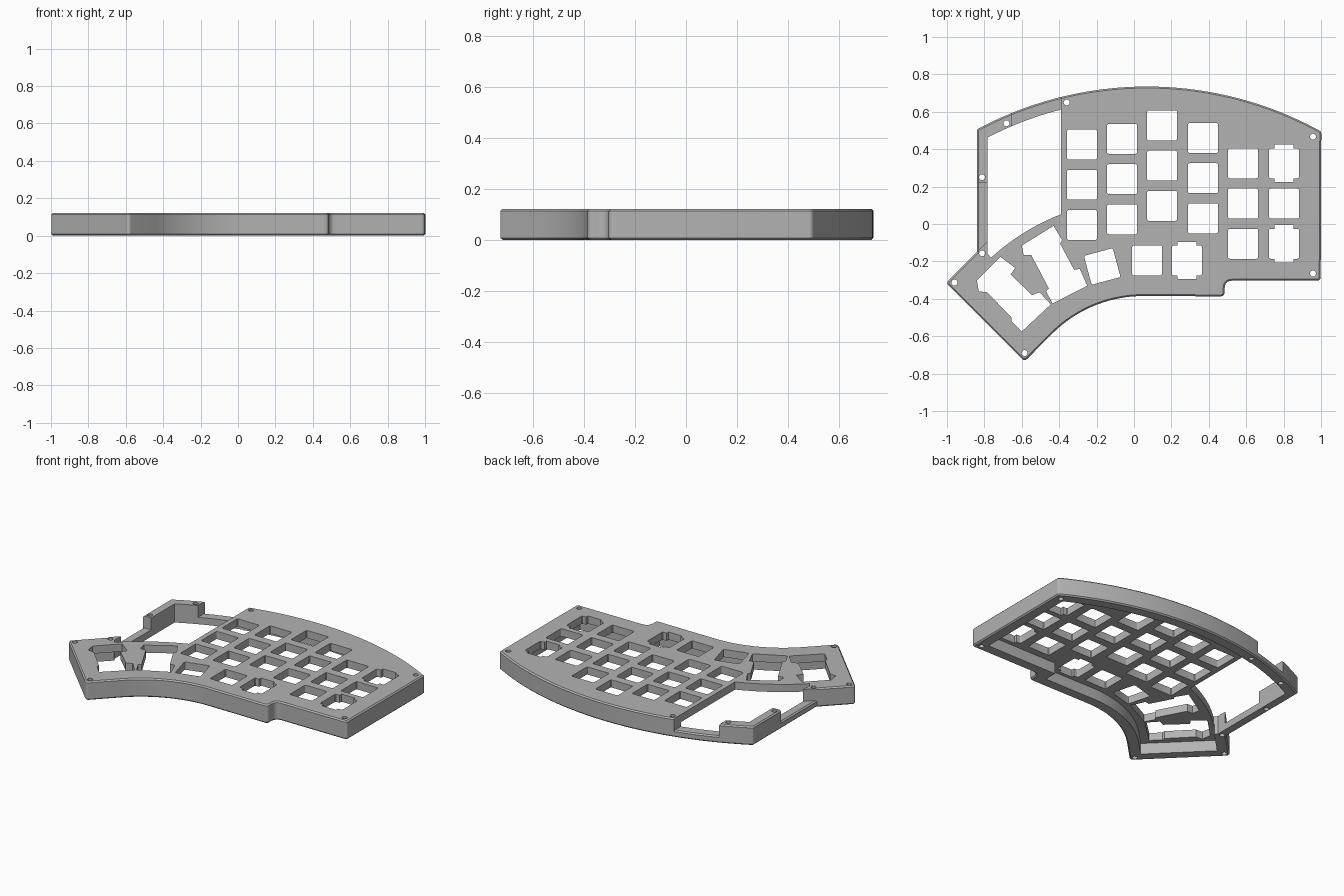
import bpy, bmesh, math
from mathutils import Vector
from mathutils.geometry import delaunay_2d_cdt

cube = bpy.data.objects.get("Cube")
if cube:
    bpy.data.objects.remove(cube, do_unlink=True)

HEIGHT, CAVITY, RAIL, CHAMFER = 0.122, 0.072, 0.045, 0.008
BACK, THUMB = Vector((0.07, -1.185)), Vector((0.05, -1.075))


def arc(center, radius, start, end, steps):
    """Points on a circle, angles in radians."""
    angles = [start + (end - start) * i / steps for i in range(steps + 1)]
    return [center + Vector((math.cos(a), math.sin(a))) * radius for a in angles]


def fillet(corner, before, after, radius, steps=6):
    """Round one corner of an outline."""
    u, v = (before - corner).normalized(), (after - corner).normalized()
    reach = radius / math.tan(u.angle(v) / 2)
    a, b = corner + u * reach, corner + v * reach
    ts = [i / steps for i in range(steps + 1)]
    return [a * (1 - t) ** 2 + corner * (2 * t * (1 - t)) + b * t * t for t in ts]


def inset(points, distance):
    """Move a counter-clockwise outline inward with mitred corners."""
    result = []
    for i, p in enumerate(points):
        a = (p - points[i - 1]).normalized()
        b = (points[(i + 1) % len(points)] - p).normalized()
        na, nb = Vector((-a.y, a.x)), Vector((-b.y, b.x))
        result.append(p + (na + nb) * (distance / (1 + na.dot(nb))))
    return result


def inside(p, loop):
    hit = False
    for i, b in enumerate(loop):
        a = loop[i - 1]
        if (a.y > p.y) != (b.y > p.y) and p.x < a.x + (p.y - a.y) * (b.x - a.x) / (b.y - a.y):
            hit = not hit
    return hit


def vectors(points):
    return [Vector(p) for p in points]


# Case outline, counter-clockwise from the front left corner
def outline(rounded):
    right, left = Vector((0.998, 0.488)), Vector((-0.84, 0.505))
    angles = [math.atan2((p - BACK).y, (p - BACK).x) for p in (right, left)]
    back = arc(BACK, 1.92, angles[0], angles[1], 48)
    front = arc(Vector((0.05, -1.075)), 0.69, math.radians(135), math.radians(90), 20)
    corners = [((0.485, -0.387), 0.025), ((0.485, -0.303), 0.04), ((0.998, -0.303), 0.02)]
    pts = [(Vector((-0.585, -0.735)), 0.02)] + [(p, 0) for p in front]
    pts += [(Vector(c), r) for c, r in corners]
    pts += [(back[0], 0.02)] + [(p, 0) for p in back[1:-1]] + [(back[-1], 0.015)]
    pts += [(Vector((-0.84, -0.15)), 0), (Vector((-1.005, -0.315)), 0.02)]
    result = []
    for i, (p, r) in enumerate(pts):
        if rounded and r:
            result += fillet(p, pts[i - 1][0], pts[(i + 1) % len(pts)][0], r)
        else:
            result.append(p)
    return result


# Key openings
def key(x, y, angle=0, notched=False):
    s, w, h = 0.08, 0.05, 0.1
    corners = [Vector(c) * s for c in ((-1, -1), (1, -1), (1, 1), (-1, 1))]
    pts = []
    for i, c in enumerate(corners):
        pts += fillet(c, corners[i - 1], corners[(i + 1) % 4], 0.01, 3)
        if notched and i in (0, 2):
            d = i - 1
            pts += [Vector((sx * w * d, sy * d)) for sx, sy in ((1, s), (1, h), (-1, h), (-1, s))]
    ca, sa = math.cos(angle), math.sin(angle)
    return [Vector((x + p.x * ca - p.y * sa, y + p.x * sa + p.y * ca)) for p in pts]


body = outline(True)
cavity = inset(outline(False), 0.07)

# Lowered rails around the bay
rails = [vectors(r) for r in (
    [(-0.655, 0.45), (-0.39, 0.45), (-0.39, 0.8), (-0.655, 0.8)],
    [(-0.9, 0.22), (-0.9, -0.15), (-0.84, -0.15), (-0.74, -0.05), (-0.74, 0.22)],
)]

# Open bay at the back left
a0 = math.atan2(0.05 - THUMB.y, -0.39 - THUMB.x)
a1 = math.atan2(-0.175 - THUMB.y, -0.77 - THUMB.x)
bay = arc(THUMB, 1.21, a0, a1, 14) + [Vector((-0.782, -0.16))]
bay += arc(BACK, 1.855, math.acos(-0.852 / 1.855), math.acos(-0.46 / 1.855), 12)
openings = [bay]

# Key grid
columns = [(-0.278, 0.425), (-0.064, 0.455), (0.15, 0.527),
           (0.369, 0.46), (0.583, 0.324), (0.802, 0.324)]
for i, (x, top) in enumerate(columns):
    for row in range(3):
        openings.append(key(x, top - 0.215 * row, notched=(i == 5 and row != 1)))
openings += [key(0.07, -0.195), key(0.283, -0.195, notched=True)]
openings.append(key(-0.17, -0.227, math.radians(15)))

# Wide thumb key openings with stabiliser notches
openings += [vectors(t) for t in (
    [(-.60, -.115), (-.43, -.01), (-.385, -.085), (-.395, -.105), (-.32, -.245), (-.29, -.24),
     (-.25, -.33), (-.435, -.425), (-.47, -.36), (-.455, -.345), (-.55, -.165), (-.59, -.165)],
    [(-.715, -.175), (-.635, -.235), (-.66, -.27), (-.545, -.38), (-.505, -.365), (-.445, -.43),
     (-.60, -.575), (-.655, -.52), (-.655, -.50), (-.785, -.365), (-.83, -.36), (-.84, -.30)],
)]

# Screw holes
for x, y in [(-.36, .65), (.957, .467), (.957, -.265), (-.96, -.313),
             (-.585, -.69), (-.682, .538), (-.812, .25), (-.812, -.157)]:
    openings.append(arc(Vector((x, y)), 0.016, 0, math.tau, 16)[:-1])


def span(p):
    """Bottom and top of the material at a point, or None where it is open."""
    if not inside(p, body) or any(inside(p, o) for o in openings):
        return None
    hollow, low = inside(p, cavity), any(inside(p, r) for r in rails)
    if hollow and low:
        return None
    return (CAVITY if hollow else 0, RAIL if low else HEIGHT)


# Plan of the case: all loops triangulated together inside a margin
margin = vectors([(-1.2, -1), (1.2, -1), (1.2, 1), (-1.2, 1)])
points, edges = [], []
for loop in [body, inset(body, CHAMFER), cavity, margin] + rails + openings:
    n = len(points)
    edges += [(n + i, n + (i + 1) % len(loop)) for i in range(len(loop))]
    points += loop
plan = delaunay_2d_cdt(points, edges, [], 0, 1e-5)
flat, triangles = plan[0], plan[2]

rim, spans, sides = set(), [], {}
for tri in triangles:
    middle = (flat[tri[0]] + flat[tri[1]] + flat[tri[2]]) / 3
    spans.append(span(middle))
    if not inside(middle, body):
        rim.update(tri)
    for i in range(3):
        sides.setdefault(frozenset((tri[i - 1], tri[i])), []).append(spans[-1])

# Solid case: plates above and below each cell, walls where heights change
bm = bmesh.new()
nodes = {}


def node(v, s, level):
    z = s[level]
    if v in rim:
        z += -CHAMFER if level else CHAMFER
    name = (v, round(z, 4))
    if name not in nodes:
        nodes[name] = bm.verts.new((flat[v].x, flat[v].y, z))
    return nodes[name]


def wall(edge, low, high):
    a, b = edge
    bm.faces.new([node(a, *low), node(b, *low), node(b, *high), node(a, *high)])


for tri, s in zip(triangles, spans):
    if s:
        bm.faces.new([node(v, s, 1) for v in tri])
        bm.faces.new([node(v, s, 0) for v in reversed(tri)])
for edge, pair in sides.items():
    solid = [s for s in pair if s]
    if len(solid) == 1:
        wall(edge, (solid[0], 0), (solid[0], 1))
    elif len(solid) == 2:
        for level in (0, 1):
            if solid[0][level] != solid[1][level]:
                wall(edge, (solid[0], level), (solid[1], level))
bmesh.ops.recalc_face_normals(bm, faces=bm.faces)

mesh = bpy.data.meshes.new("keyboard_case")
bm.to_mesh(mesh)
bm.free()
case = bpy.data.objects.new("keyboard_case", mesh)
bpy.context.collection.objects.link(case)

grey = bpy.data.materials.new("Case Grey")
grey.use_nodes = True
grey.diffuse_color = (0.45, 0.45, 0.45, 1)
grey.node_tree.nodes["Principled BSDF"].inputs["Base Color"].default_value = grey.diffuse_color
mesh.materials.append(grey)

bpy.ops.object.select_all(action='DESELECT')
bpy.context.view_layer.objects.active = case
case.select_set(True)
bpy.ops.object.shade_smooth_by_angle(angle=math.radians(30))
